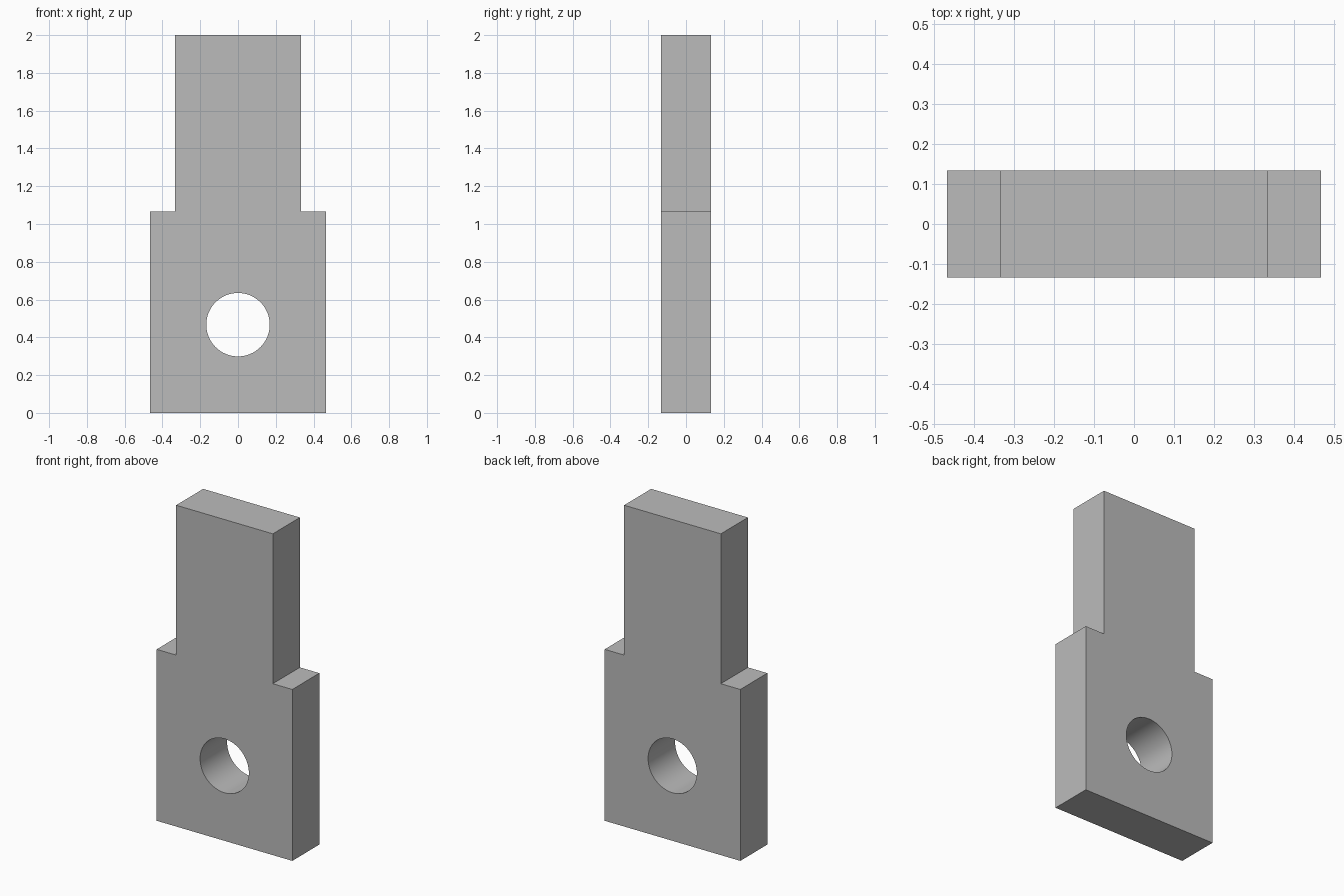
import bpy, bmesh, math
from mathutils import Vector

if "Cube" in bpy.data.objects:
    bpy.data.objects.remove(bpy.data.objects["Cube"], do_unlink=True)

WIDE, NARROW, HALF_DEPTH = 0.467, 0.333, 0.133
SHOULDER, TOP = 1.067, 2.0
HOLE_Z, HOLE_R = 0.467, 0.168

# Plain grey finish
grey = bpy.data.materials.new("plain grey")
grey.use_nodes = True
colour = (0.5, 0.5, 0.5, 1)
grey.diffuse_color = colour
grey.node_tree.nodes["Principled BSDF"].inputs["Base Color"].default_value = colour

# Stepped plate: half profile mirrored, then extruded through its depth
half = [(WIDE, 0), (WIDE, SHOULDER), (NARROW, SHOULDER), (NARROW, TOP)]
outline = half + [(-x, z) for x, z in reversed(half)]
bm = bmesh.new()
face = bm.faces.new([bm.verts.new((x, -HALF_DEPTH, z)) for x, z in outline])
extruded = bmesh.ops.extrude_face_region(bm, geom=[face])["geom"]
bmesh.ops.translate(bm, vec=Vector((0, 2 * HALF_DEPTH, 0)),
                    verts=[v for v in extruded if isinstance(v, bmesh.types.BMVert)])
bmesh.ops.recalc_face_normals(bm, faces=bm.faces)
mesh = bpy.data.meshes.new("stepped_plate")
bm.to_mesh(mesh)
bm.free()
plate = bpy.data.objects.new("stepped_plate", mesh)
bpy.context.collection.objects.link(plate)
mesh.materials.append(grey)

# Round through hole
bpy.ops.mesh.primitive_cylinder_add(vertices=64, radius=HOLE_R, depth=1,
                                    location=(0, 0, HOLE_Z),
                                    rotation=(math.pi / 2, 0, 0))
cutter = bpy.context.object
cutter.name = "hole_cutter"
cutter.hide_render = True
cutter.data.materials.append(grey)
cut = plate.modifiers.new("round hole", 'BOOLEAN')
cut.operation = 'DIFFERENCE'
cut.solver = 'EXACT'
cut.object = cutter

bpy.ops.object.select_all(action='DESELECT')
plate.select_set(True)
bpy.context.view_layer.objects.active = plate
bpy.ops.object.modifier_apply(modifier=cut.name)
bpy.data.objects.remove(cutter, do_unlink=True)

# Smooth bore, crisp corners
bpy.ops.object.shade_smooth_by_angle(angle=math.radians(30))
